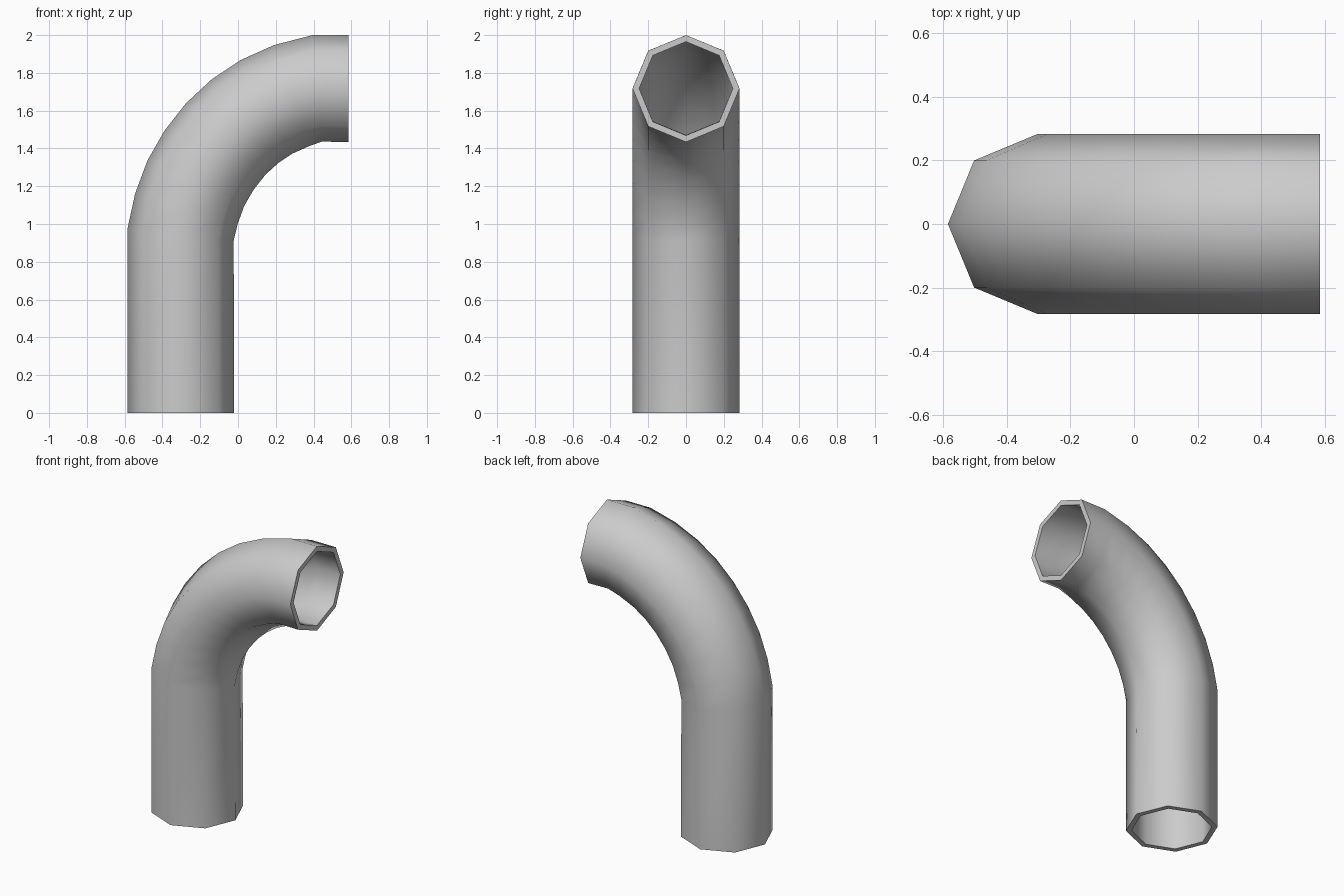
import bpy, bmesh
from math import sin, cos, tau, radians

if "Cube" in bpy.data.objects:
    bpy.data.objects.remove(bpy.data.objects["Cube"])

SIDES, R_OUT, R_IN = 8, 0.283, 0.248

# Outer edge of the bend in the XZ plane: x, z, tilt of the cross-section in degrees
PATH = [(-0.586, 0.0, 0), (-0.586, 0.97, 6), (-0.545, 1.16, 16.4),
        (-0.48, 1.335, 25), (-0.39, 1.493, 33.5), (-0.275, 1.64, 42),
        (-0.14, 1.765, 51.5), (0.012, 1.867, 61), (0.19, 1.947, 70.3),
        (0.395, 2.0, 85), (0.586, 2.0, 90)]

bm = bmesh.new()


def ring(x, z, tilt, radius):
    """Octagonal cross-section centred one outer radius inside the edge."""
    nx, nz = cos(radians(tilt)), -sin(radians(tilt))
    cx, cz = x + nx * R_OUT, z + nz * R_OUT
    verts = []
    for i in range(SIDES):
        a = tau * i / SIDES
        d = radius * cos(a)
        verts.append(bm.verts.new((cx + nx * d, radius * sin(a), cz + nz * d)))
    return verts


def bridge(a, b):
    for i in range(SIDES):
        j = (i + 1) % SIDES
        bm.faces.new((a[i], a[j], b[j], b[i]))


# Outer and inner walls
outer = [ring(*p, R_OUT) for p in PATH]
inner = [ring(*p, R_IN) for p in PATH]
for rings in (outer, inner):
    for a, b in zip(rings, rings[1:]):
        bridge(a, b)

# Rims at both open ends
bridge(outer[0], inner[0])
bridge(outer[-1], inner[-1])
bmesh.ops.recalc_face_normals(bm, faces=bm.faces)

mesh = bpy.data.meshes.new("elbow_pipe")
bm.to_mesh(mesh)
bm.free()
pipe = bpy.data.objects.new("elbow_pipe", mesh)
bpy.context.collection.objects.link(pipe)

# Smooth walls, crisp rims
bpy.context.view_layer.objects.active = pipe
pipe.select_set(True)
bpy.ops.object.shade_smooth_by_angle(angle=radians(60))
